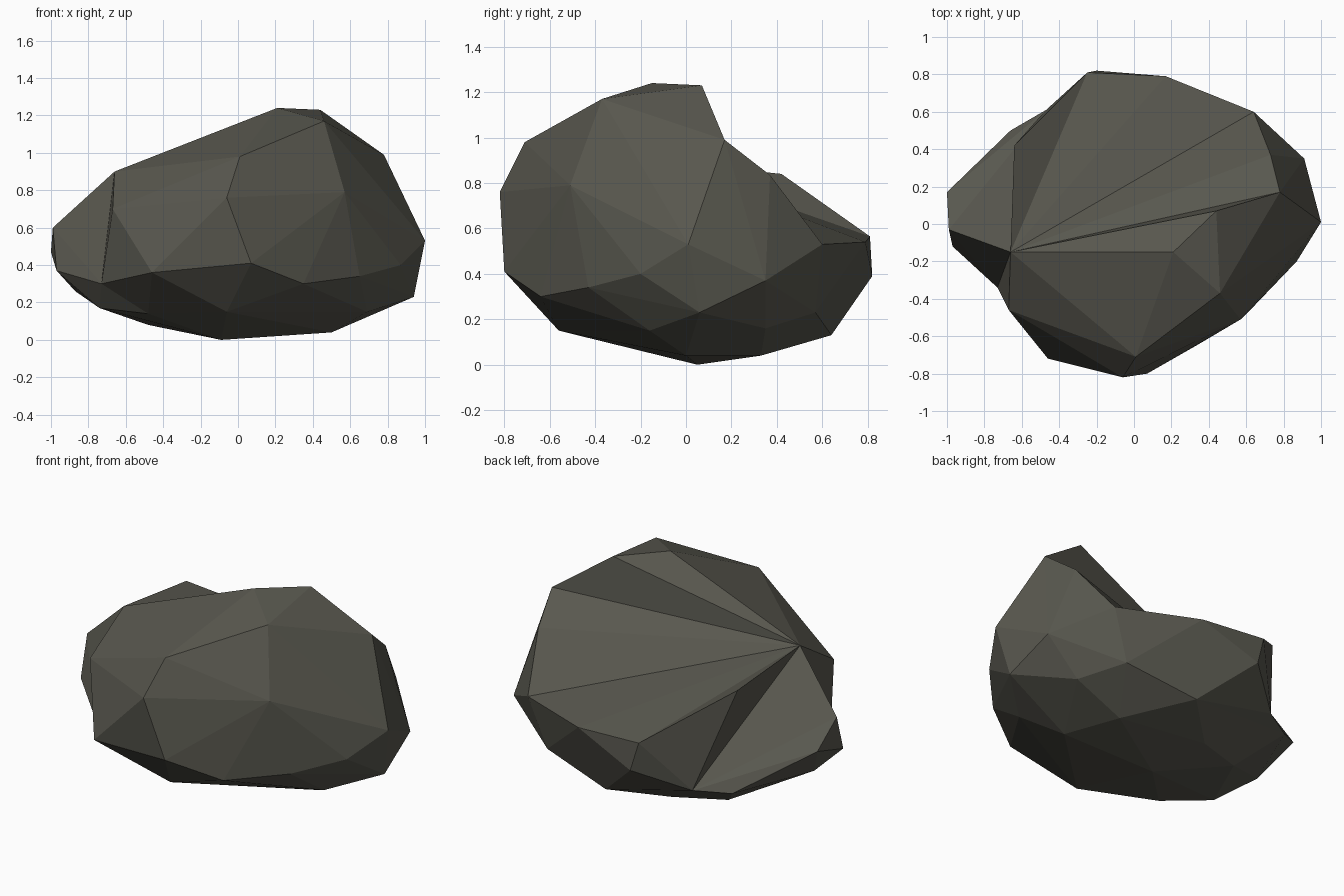
import bpy, bmesh

if "Cube" in bpy.data.objects:
    bpy.data.objects.remove(bpy.data.objects["Cube"])

# Corner points of the hollow top facet, in order around its rim
rim = [(-.66, -.15, .90), (.21, -.15, 1.24), (.44, .07, 1.23), (.78, .17, .99),
       (.73, .37, .835), (.64, .60, .53), (.17, .79, .54), (-.25, .81, .565),
       (-.64, .42, .84)]
# Chiselled corners of the sides
sides = [(.46, -.37, 1.17), (.01, -.71, .98), (-.06, -.82, .76), (.07, -.80, .41),
         (.57, -.51, .79), (1, .01, .53), (.87, -.20, .40), (.35, -.64, .30),
         (.65, -.43, .34), (.94, .06, .23), (.91, .35, .37), (-.87, .015, .26)]
# Corners of the underside
base = [(.69, -.16, .15), (-.06, -.56, .15), (-.09, .05, 0), (.50, 0, .04),
        (.70, .35, .16), (.53, .57, .23), (.38, .33, .04),
        (0, -.15, .06), (-.18, .39, .06)]
# Corners around the dent at the back left
back_left = [(-.20, .82, .39), (-.66, .50, .25), (-1, .17, .47), (-.99, -.03, .60),
             (-.48, .28, .08), (.09, .64, .13)]
# Corners around the dent at the front left
front_left = [(-.67, -.46, .70), (-.46, -.72, .36), (-.97, -.12, .37),
              (-.74, -.20, .17), (-.48, -.36, .14)]

bm = bmesh.new()
rim_v, side_v, base_v, back_v, front_v = [
    [bm.verts.new(p) for p in group]
    for group in (rim, sides, base, back_left, front_left)]

# Wrap the corners in a faceted shell
bmesh.ops.convex_hull(bm, input=bm.verts[:])
shell = bm.faces[:]


def sink(corners, hub):
    """Replace the shell between the corners by facets meeting at the hub."""
    area = [f for f in shell if f.is_valid and all(v in corners for v in f.verts)]
    inside = set(area)
    border = [tuple(e.verts) for e in {e for f in area for e in f.edges}
              if sum(f in inside for f in e.link_faces) == 1]
    bmesh.ops.delete(bm, geom=area, context='FACES_ONLY')
    for a, b in border:
        if hub not in (a, b):
            bm.faces.new((hub, a, b))


# Hollow top facet, then the two dents in the left flank
sink(rim_v, rim_v[0])
sink(back_v + [rim_v[0], rim_v[7], rim_v[8]], bm.verts.new((-.47, .61, .26)))
sink(front_v + [rim_v[0], back_v[3]], bm.verts.new((-.73, -.34, .30)))

# Tidy leftovers
bmesh.ops.delete(bm, geom=[e for e in bm.edges if not e.link_faces], context='EDGES')
bmesh.ops.delete(bm, geom=[v for v in bm.verts if not v.link_faces], context='VERTS')
bmesh.ops.recalc_face_normals(bm, faces=bm.faces[:])

mesh = bpy.data.meshes.new("rock")
bm.to_mesh(mesh)
bm.free()

# Dark olive grey stone
stone = bpy.data.materials.new("dark olive stone")
stone.diffuse_color = (.098, .096, .077, 1)
stone.use_nodes = True
stone.node_tree.nodes["Principled BSDF"].inputs["Base Color"].default_value = stone.diffuse_color
mesh.materials.append(stone)
rock = bpy.data.objects.new("rock", mesh)
bpy.context.collection.objects.link(rock)
